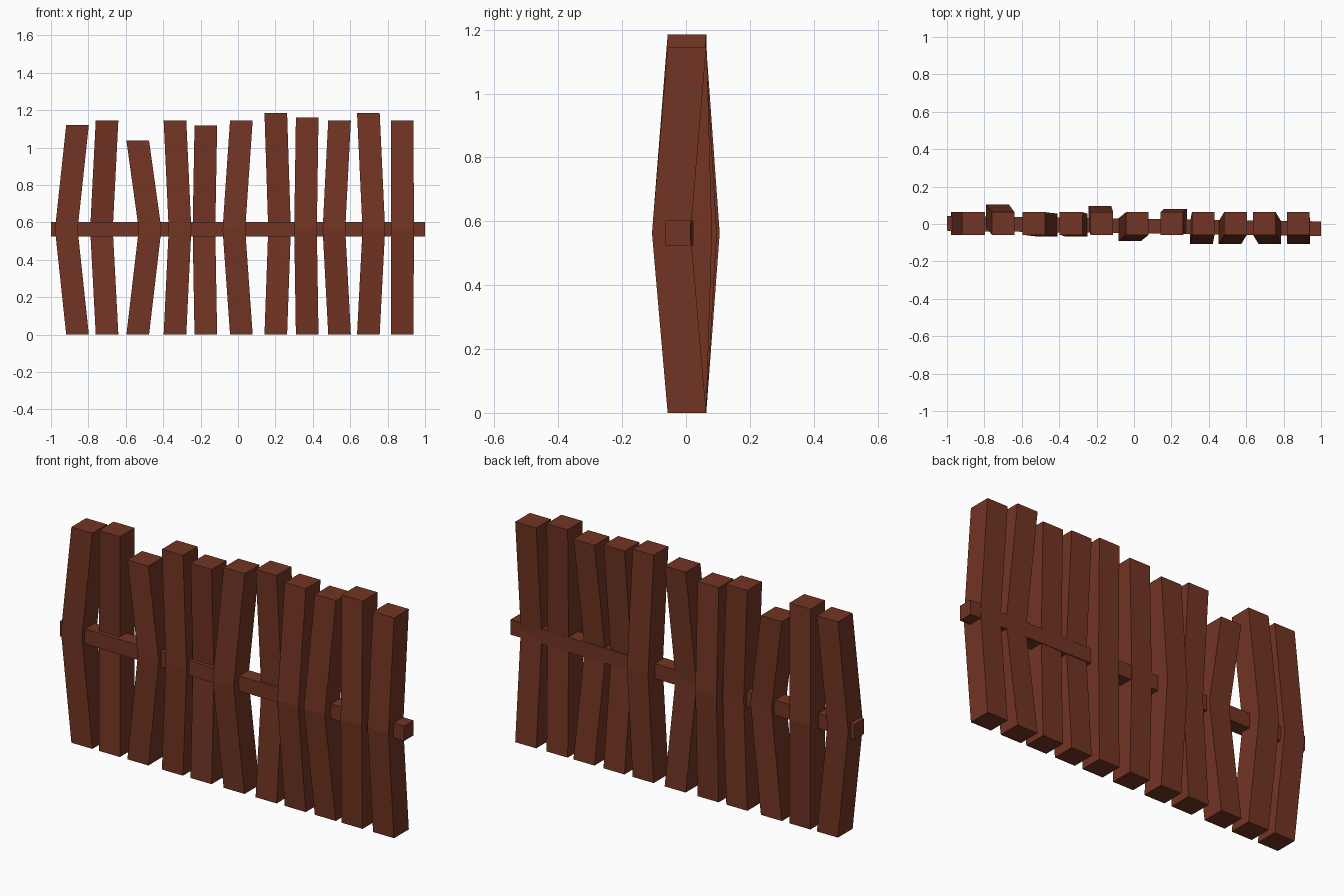
import bpy, bmesh

if "Cube" in bpy.data.objects:
    bpy.data.objects.remove(bpy.data.objects["Cube"])

wood = bpy.data.materials.new("red brown wood")
wood.diffuse_color = (0.17, 0.035, 0.017, 1)
wood.use_nodes = True
wood.node_tree.nodes["Principled BSDF"].inputs["Base Color"].default_value = wood.diffuse_color


def loft(name, rings):
    """Join four-cornered rings into a closed, flat-faced beam."""
    bm = bmesh.new()
    loops = [[bm.verts.new(p) for p in ring] for ring in rings]
    for a, b in zip(loops, loops[1:]):
        for i in range(4):
            j = (i + 1) % 4
            bm.faces.new((a[i], a[j], b[j], b[i]))
    bm.faces.new(loops[0])
    bm.faces.new(loops[-1])
    bmesh.ops.recalc_face_normals(bm, faces=bm.faces[:])
    mesh = bpy.data.meshes.new(name)
    bm.to_mesh(mesh)
    bm.free()
    mesh.materials.append(wood)
    bpy.context.collection.objects.link(bpy.data.objects.new(name, mesh))


CORNERS = ((-1, -1), (1, -1), (1, 1), (-1, 1))
MID_Z, POST_Y, HALF = 0.563, 0.003, 0.0605

# Bent posts: x of both ends, sideways bend, depth bend, height
posts = [
    (-0.858, -0.060, 0.000, 1.122),
    (-0.700, -0.030, 0.042, 1.146),
    (-0.536, 0.066, -0.008, 1.037),
    (-0.337, 0.027, -0.008, 1.146),
    (-0.172, -0.010, 0.033, 1.117),
    (0.018, -0.040, -0.033, 1.146),
    (0.202, 0.020, 0.018, 1.185),
    (0.370, -0.009, -0.049, 1.162),
    (0.543, -0.030, -0.049, 1.146),
    (0.697, 0.029, -0.049, 1.185),
    (0.878, 0.002, -0.049, 1.146),
]
for n, (x, dx, dy, top) in enumerate(posts, 1):
    centres = ((x, POST_Y, 0), (x + dx, POST_Y + dy, MID_Z), (x, POST_Y, top))
    loft(f"post_{n}", [[(cx + HALF * u, cy + HALF * v, z) for u, v in CORNERS]
                       for cx, cy, z in centres])

# Cross rail, slightly askew in plan
R = 0.039
loft("cross_rail", [[(x, y + R * u, MID_Z + R * v) for u, v in CORNERS]
                    for x, y in ((-1, 0.003), (1, -0.025))])
